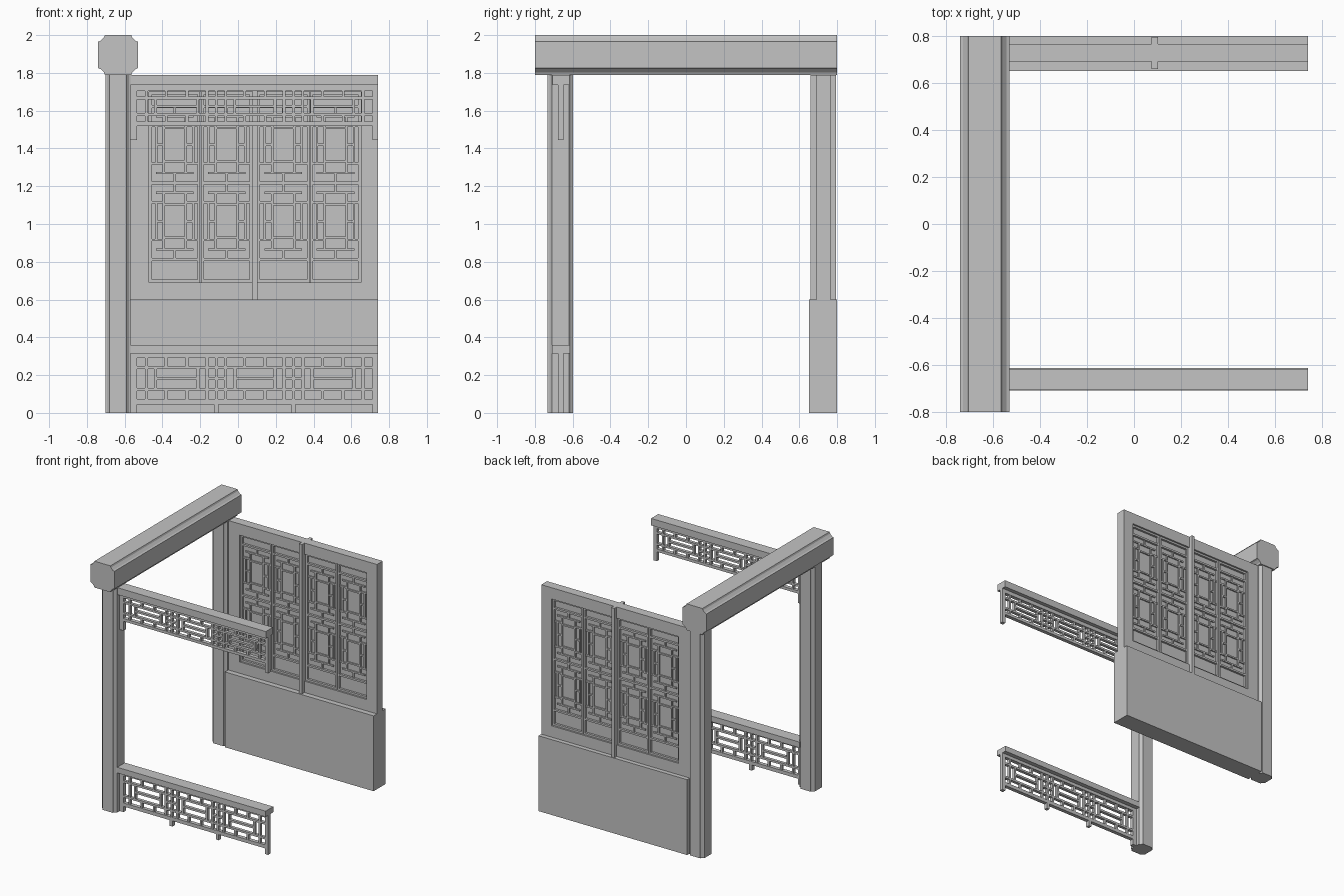
import bpy, bmesh

if "Cube" in bpy.data.objects:
    bpy.data.objects.remove(bpy.data.objects["Cube"])

grey = bpy.data.materials.new("plain grey")
grey.diffuse_color = (0.55, 0.55, 0.55, 1)
grey.use_nodes = True
grey.node_tree.nodes["Principled BSDF"].inputs["Base Color"].default_value = grey.diffuse_color


def finish(name, bm):
    bmesh.ops.recalc_face_normals(bm, faces=bm.faces[:])
    me = bpy.data.meshes.new(name)
    bm.to_mesh(me)
    bm.free()
    me.materials.append(grey)
    ob = bpy.data.objects.new(name, me)
    bpy.context.collection.objects.link(ob)
    return ob


def boxes(name, items):
    """One object made of boxes (x0, x1, y0, y1, z0, z1)."""
    bm = bmesh.new()
    for x0, x1, y0, y1, z0, z1 in items:
        vs = bmesh.ops.create_cube(bm, size=1)["verts"]
        for v in vs:
            v.co = (x0 if v.co.x < 0 else x1,
                    y0 if v.co.y < 0 else y1,
                    z0 if v.co.z < 0 else z1)
    return finish(name, bm)


# Moulded square section with cut, kinked corners
quarter = [(0.105, 0.07), (0.092, 0.075), (0.075, 0.092), (0.07, 0.105)]


def section(s):
    pts = []
    p = quarter
    for _ in range(4):
        pts += [(a * s, b * s) for a, b in p]
        p = [(-b, a) for a, b in p]
    return pts


def extrude(name, ring, offset):
    bm = bmesh.new()
    f = bm.faces.new([bm.verts.new(c) for c in ring])
    ext = bmesh.ops.extrude_face_region(bm, geom=[f], use_keep_orig=True)
    vs = [g for g in ext["geom"] if isinstance(g, bmesh.types.BMVert)]
    bmesh.ops.translate(bm, verts=vs, vec=offset)
    return finish(name, bm)


# Beam and two posts
CX = -0.635
extrude("roof_beam", [(CX + a, -0.8, 1.895 + b) for a, b in section(1)], (0, 1.6, 0))
for name, y in (("front_post", -0.665), ("back_post", 0.725)):
    extrude(name, [(CX + a, y + b, 0) for a, b in section(0.64)], (0, 0, 1.79))

# Back wall: thick base and thin framed panel above
L, R = -0.57, 0.74
boxes("wall_base", [(L, R, 0.65, 0.80, 0, 0.60)])
Y0, Y1 = 0.692, 0.765
boxes("panel_frame", [
    (L, -0.47, Y0, Y1, 0.6, 1.79), (0.65, R, Y0, Y1, 0.6, 1.79),
    (-0.47, 0.65, Y0, Y1, 0.6, 0.69), (-0.47, 0.65, Y0, Y1, 1.70, 1.79)])
boxes("panel_centre_stile", [(0.075, 0.102, 0.66, 0.795, 0.6, 1.79)])
boxes("panel_backing", [(-0.47, 0.65, 0.723, 0.734, 0.69, 1.70)])


def sash(name, x0, x1):
    """Window sash with a solid foot and two lattice fields."""
    fr, la = (0.706, 0.751), (0.713, 0.744)
    e = 0.014
    b = [(x0, x0 + e, *fr, 0.69, 1.70), (x1 - e, x1, *fr, 0.69, 1.70),
         (x0, x1, *fr, 0.69, 0.705), (x0, x1, *fr, 1.685, 1.70),
         (x0, x1, *fr, 0.805, 0.82), (x0, x1, *fr, 1.21, 1.225),
         (x0, x1, *fr, 1.615, 1.63)]
    c, h = (x0 + x1) / 2, 0.006
    for zc in (1.015, 1.42):
        for s in (-1, 1):
            # tall centre rectangle, side bars and ties
            xr, xs = c + s * 0.058, c + s * 0.098
            edge = c + s * (x1 - x0) / 2
            b.append((xr - h, xr + h, *la, zc - 0.15, zc + 0.15))
            b.append((xs - h, xs + h, *la, zc - 0.1, zc + 0.1))
            b.append((c - 0.058, c + 0.058, *la, zc + s * 0.088 - h, zc + s * 0.088 + h))
            b.append((c - 0.1, c + 0.1, *la, zc + s * 0.15 - h, zc + s * 0.15 + h))
            b.append((c - h, c + h, *la, *sorted((zc + s * 0.15, zc + s * 0.2))))
            for t in (-1, 1):
                z = zc + t * 0.1
                b.append((*sorted((xr, edge)), *la, z - h, z + h))
            b.append((*sorted((xr, xs)), *la, zc - h, zc + h))
    boxes(name, b)


for i, (a, b) in enumerate(((-0.47, -0.20), (-0.195, 0.075), (0.102, 0.378), (0.382, 0.65))):
    sash(f"window_sash_{i + 1}", a, b)


def lattice(name, z0, z1, w):
    """Three repeating fields of nested rectangles between z0 and z1."""
    y = (-0.675, -0.651)
    h, H = w / 2, z1 - z0
    za, zb, zm = z0 + 0.23 * H, z0 + 0.77 * H, (z0 + z1) / 2
    xs = [-0.535, -0.115, 0.293, 0.711]
    b = []

    def hor(xa, xb, z):
        b.append((xa, xb, *y, z - h, z + h))

    def ver(x, za_, zb_):
        b.append((x - h, x + h, *y, za_, zb_))

    for x0, x1 in zip(xs, xs[1:]):
        W = x1 - x0
        c = (x0 + x1) / 2
        for z in (za, zb):
            hor(x0, x1, z)
        for s in (-1, 1):
            ver(c + s * (W / 2 - 0.05), z0, z1)
            ver(c + s * (W / 2 - 0.098), za, zb)
            for za_, zb_ in ((z0, za), (zb, z1)):
                ver(c + s * 0.055, za_, zb_)
        hor(c - W / 2 + 0.098, c + W / 2 - 0.098, zm)
    for x in xs[1:3]:
        ver(x, z0, z1)
        hor(x - 0.05, x + 0.05, zm)
    boxes(name, b)


YB = (-0.678, -0.648)
ENDS = ((L, -0.535), (0.711, R))

# Hanging lattice under the eave
boxes("top_rail_cap", [(L, R, -0.707, -0.617, 1.735, 1.79)])
boxes("top_rail_frame", [(L, R, *YB, 1.705, 1.735), (L, R, *YB, 1.52, 1.542)]
      + [(*e, *YB, 1.445, 1.735) for e in ENDS])
lattice("top_rail_lattice", 1.542, 1.705, 0.015)

# Low balustrade with four feet
boxes("low_rail_cap", [(L, R, -0.709, -0.613, 0.315, 0.36)])
boxes("low_rail_frame", [(L, R, *YB, 0.29, 0.315), (L, R, *YB, 0.045, 0.073)]
      + [(*e, *YB, 0, 0.315) for e in ENDS]
      + [(x - 0.012, x + 0.012, *YB, 0, 0.05) for x in (-0.115, 0.293)])
lattice("low_rail_lattice", 0.073, 0.29, 0.016)
